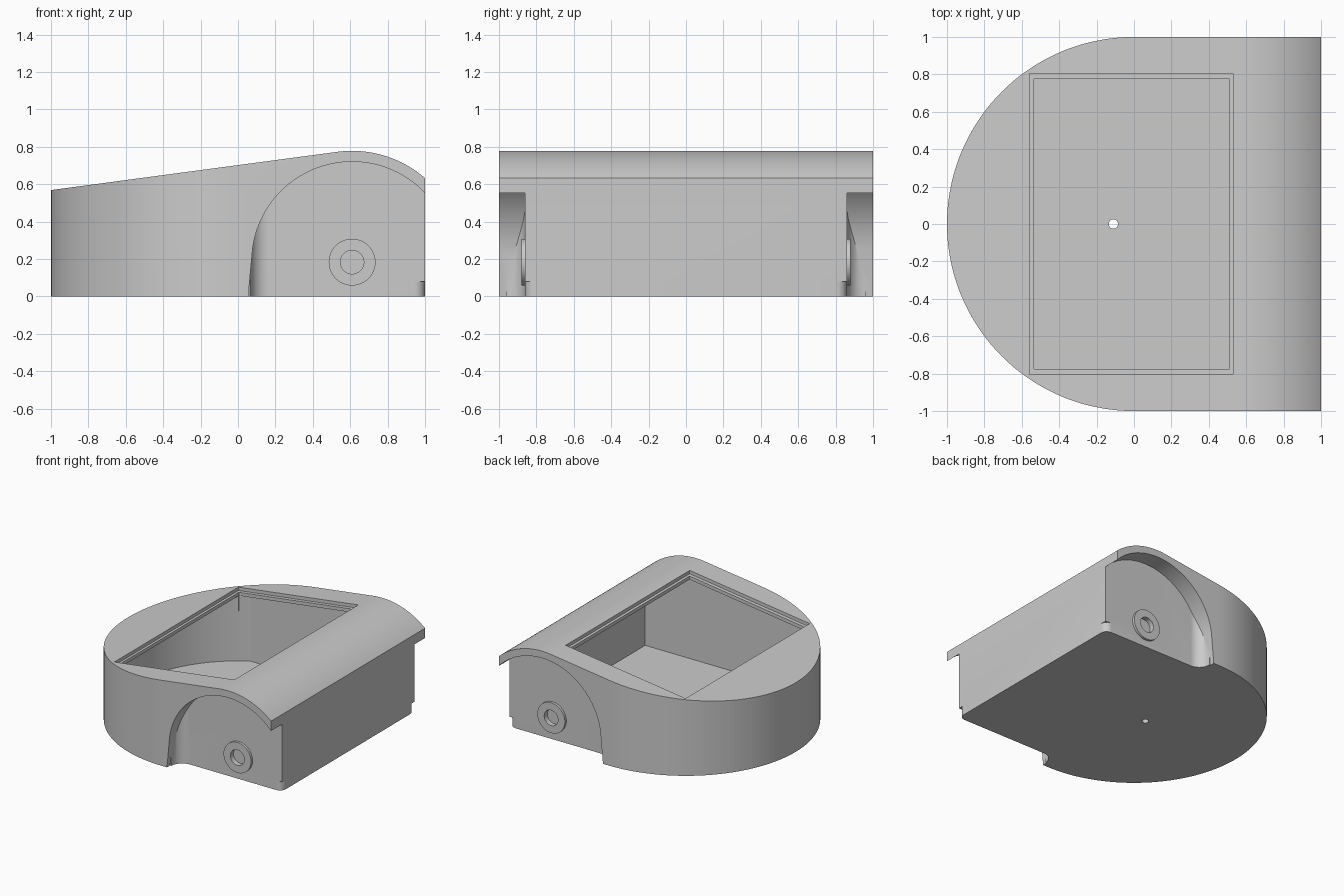
import bpy, bmesh, math

if "Cube" in bpy.data.objects:
    bpy.data.objects.remove(bpy.data.objects["Cube"])

grey = bpy.data.materials.new("light_grey")
grey.diffuse_color = (0.6, 0.6, 0.6, 1)
grey.use_nodes = True
grey.node_tree.nodes["Principled BSDF"].inputs["Base Color"].default_value = grey.diffuse_color
AX, AZ = 0.61, 0.183          # wheel axle position
SLOPE = math.radians(97.6)    # where the top slope meets the fender curve


def arc(cx, cy, r, a0, a1, n):
    """Points on an arc, angles in degrees."""
    out = []
    for i in range(n + 1):
        a = math.radians(a0 + (a1 - a0) * i / n)
        out.append((cx + r * math.cos(a), cy + r * math.sin(a)))
    return out


def prism(name, pts, axis, lo, hi):
    """Extrude a plan (axis z) or side profile (axis y) between two levels."""
    bm = bmesh.new()
    place = (lambda p, h: (p[0], p[1], h)) if axis == 'z' else (lambda p, h: (p[0], h, p[1]))
    a = [bm.verts.new(place(p, lo)) for p in pts]
    b = [bm.verts.new(place(p, hi)) for p in pts]
    bm.faces.new(a)
    bm.faces.new(b)
    for i in range(len(pts)):
        j = (i + 1) % len(pts)
        bm.faces.new((a[i], a[j], b[j], b[i]))
    bmesh.ops.recalc_face_normals(bm, faces=bm.faces)
    mesh = bpy.data.meshes.new(name)
    bm.to_mesh(mesh)
    bm.free()
    mesh.materials.append(grey)
    ob = bpy.data.objects.new(name, mesh)
    bpy.context.collection.objects.link(ob)
    return ob


def combine(ob, other, op):
    """Apply a boolean and discard the helper."""
    mod = ob.modifiers.new("cut", 'BOOLEAN')
    mod.operation, mod.solver, mod.object = op, 'EXACT', other
    bpy.context.view_layer.objects.active = ob
    bpy.ops.object.modifier_apply(modifier=mod.name)
    bpy.data.objects.remove(other)


def side_profile(drop):
    """Sloping top running into the fender curve, lowered by drop."""
    r = 0.595 - drop
    curve = arc(AX, AZ, r, 30, math.degrees(SLOPE), 28)
    x, z = curve[-1]
    z_left = z - (x + 1.2) * math.tan(SLOPE - math.pi / 2)
    return [(-1.2, -0.2), (1.2, -0.2), (1.2, curve[0][1])] + curve + [(-1.2, z_left)]


def top_z(x):
    return 0.773 + (x - 0.53) * 0.1335


# shell: round-backed plan trimmed by the sloping side profile
body = prism("chassis_shell", [(1, -1), (1, 1)] + arc(0, 0, 1, 90, 270, 72), 'z', 0, 1)
combine(body, prism("top_trim", side_profile(0), 'y', -1.3, 1.3), 'INTERSECT')

# hollow interior
ang = 180 - math.degrees(math.asin(0.82 / 0.94))
cavity = prism("cavity", [(0.945, -0.82), (0.945, 0.82)]
               + arc(0, 0, 0.94, ang, 360 - ang, 48), 'z', 0.04, 1)
combine(cavity, prism("cavity_trim", side_profile(0.055), 'y', -1.3, 1.3), 'INTERSECT')
combine(body, cavity, 'DIFFERENCE')

# lid ledge and the opening inside it
x0, x1 = -0.56, 0.53
combine(body, prism("ledge", [(x0, top_z(x0) - 0.028), (x1, top_z(x1) - 0.028), (x1, 0.95), (x0, 0.95)],
                    'y', -0.805, 0.805), 'DIFFERENCE')
x0, x1 = -0.535, 0.51
combine(body, prism("opening", [(x0, 0.45), (x1, 0.6), (x1, 0.95), (x0, 0.95)],
                    'y', -0.775, 0.775), 'DIFFERENCE')

# drain hole in the floor
combine(body, prism("floor_hole", arc(-0.11, 0, 0.025, 0, 345, 23), 'z', -0.1, 0.1), 'DIFFERENCE')

for s in (-1, 1):
    def span(a, b):
        return min(s * a, s * b), max(s * a, s * b)

    # wheel well with a rounded inner corner
    well = prism("well", [(0.05, -0.05), (1.2, -0.05), (1.2, 0.4)]
                 + arc(AX, AZ, 0.537, 42, 172, 48), 'y', *span(0.86, 1.2))
    fillet = [(-0.1, 0.8), (0.165, 0.8)] + arc(0.165, 0.96, 0.1, -90, -180, 12) + [(-0.1, 0.96)]
    combine(well, prism("fillet", [(x, s * y) for x, y in fillet], 'z', -0.2, 1), 'DIFFERENCE')
    combine(body, well, 'DIFFERENCE')

    # rounded lower corner of the nose
    corner = arc(0.945, 0.805, 0.055, 90, 0, 10) + [(1.1, 0.805), (1.1, 0.95), (0.945, 0.95)]
    combine(body, prism("corner", [(x, s * y) for x, y in corner], 'z', -0.1, 0.08), 'DIFFERENCE')

    # axle boss with a blind hole
    combine(body, prism("boss", arc(AX, AZ, 0.125, 0, 352.5, 47), 'y', *span(0.845, 0.88)), 'UNION')
    combine(body, prism("axle_hole", arc(AX, AZ, 0.063, 0, 348.75, 31), 'y', *span(0.84, 1.0)), 'DIFFERENCE')

bpy.ops.object.select_all(action='DESELECT')
body.select_set(True)
bpy.context.view_layer.objects.active = body
bpy.ops.object.shade_smooth_by_angle(angle=math.radians(25))
